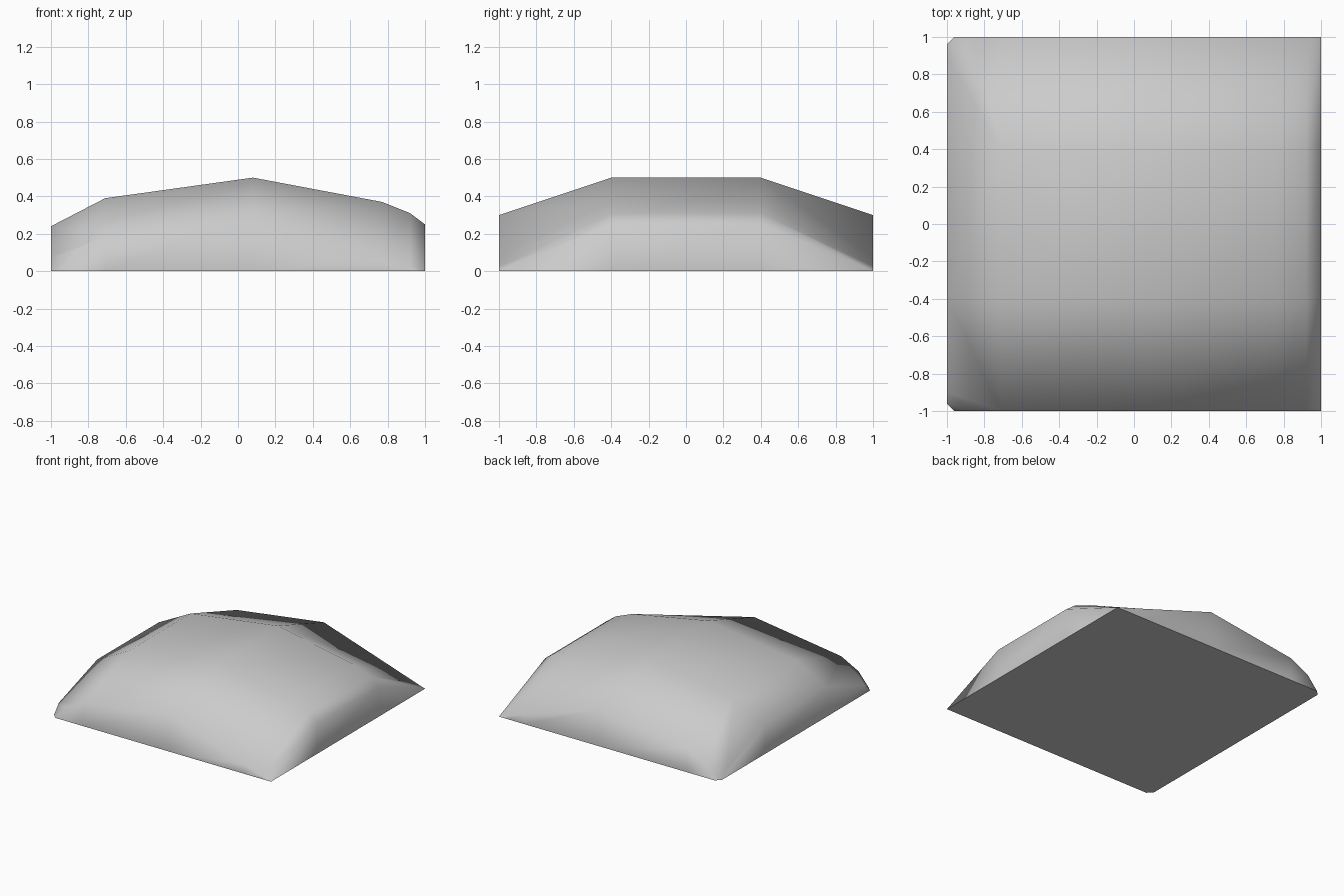
import bpy
import bmesh
from mathutils import Vector

cube = bpy.data.objects.get("Cube")
if cube:
    bpy.data.objects.remove(cube, do_unlink=True)

# One plain grey
grey = bpy.data.materials.new("plain_grey")
grey.use_nodes = True
colour = (0.6, 0.6, 0.6, 1)
grey.diffuse_color = colour
grey.node_tree.nodes["Principled BSDF"].inputs["Base Color"].default_value = colour

# Across the width: x, height of the crown, height of the end edge
PROFILE = [(-1, .24, .04), (-.71, .39, .19), (.08, .5, .3),
           (.77, .37, .075), (.92, .31, .026), (1, .25, 0)]
DEPTHS = [-1, -.4, .4, 1]

bm = bmesh.new()
top, base = {}, {}
for i, (x, crown, end) in enumerate(PROFILE):
    for j, y in enumerate(DEPTHS):
        on_end = j in (0, 3)
        top[i, j] = bm.verts.new((x, y, end if on_end else crown))
        if on_end or i in (0, 5):
            # The low corners have no wall height of their own
            flush = on_end and i == 5
            base[i, j] = top[i, j] if flush else bm.verts.new((x, y, 0))

# Crown panels
for i in range(5):
    for j in range(3):
        bm.faces.new([top[i, j], top[i + 1, j], top[i + 1, j + 1], top[i, j + 1]])

# Side walls and underside, following the rim anticlockwise
rim = ([(i, 0) for i in range(6)] + [(5, 1), (5, 2)]
       + [(i, 3) for i in range(5, -1, -1)] + [(0, 2), (0, 1)])
for a, b in zip(rim, rim[1:] + rim[:1]):
    loop = list(dict.fromkeys([base[a], base[b], top[b], top[a]]))
    bm.faces.new(loop)
bm.faces.new([base[k] for k in reversed(rim)])

# Small leaning cuts on the two right-hand corners
for side in (-1, 1):
    cut = bmesh.ops.bisect_plane(
        bm, geom=bm.verts[:] + bm.edges[:] + bm.faces[:],
        plane_co=Vector((-.96, side, 0)), plane_no=Vector((-1, side, .85)),
        clear_outer=True)
    edges = [e for e in cut["geom_cut"] if isinstance(e, bmesh.types.BMEdge)]
    bmesh.ops.holes_fill(bm, edges=edges, sides=0)

# Soft shading over the shell, crisp rim around the flat underside
bmesh.ops.recalc_face_normals(bm, faces=bm.faces[:])
for f in bm.faces:
    f.smooth = True
for f in bm.faces:
    if f.normal.z < -.9:
        f.smooth = False
        for e in f.edges:
            e.smooth = False

mesh = bpy.data.meshes.new("domed_shell")
bm.to_mesh(mesh)
bm.free()
mesh.materials.append(grey)
shell = bpy.data.objects.new("domed_shell", mesh)
bpy.context.collection.objects.link(shell)
